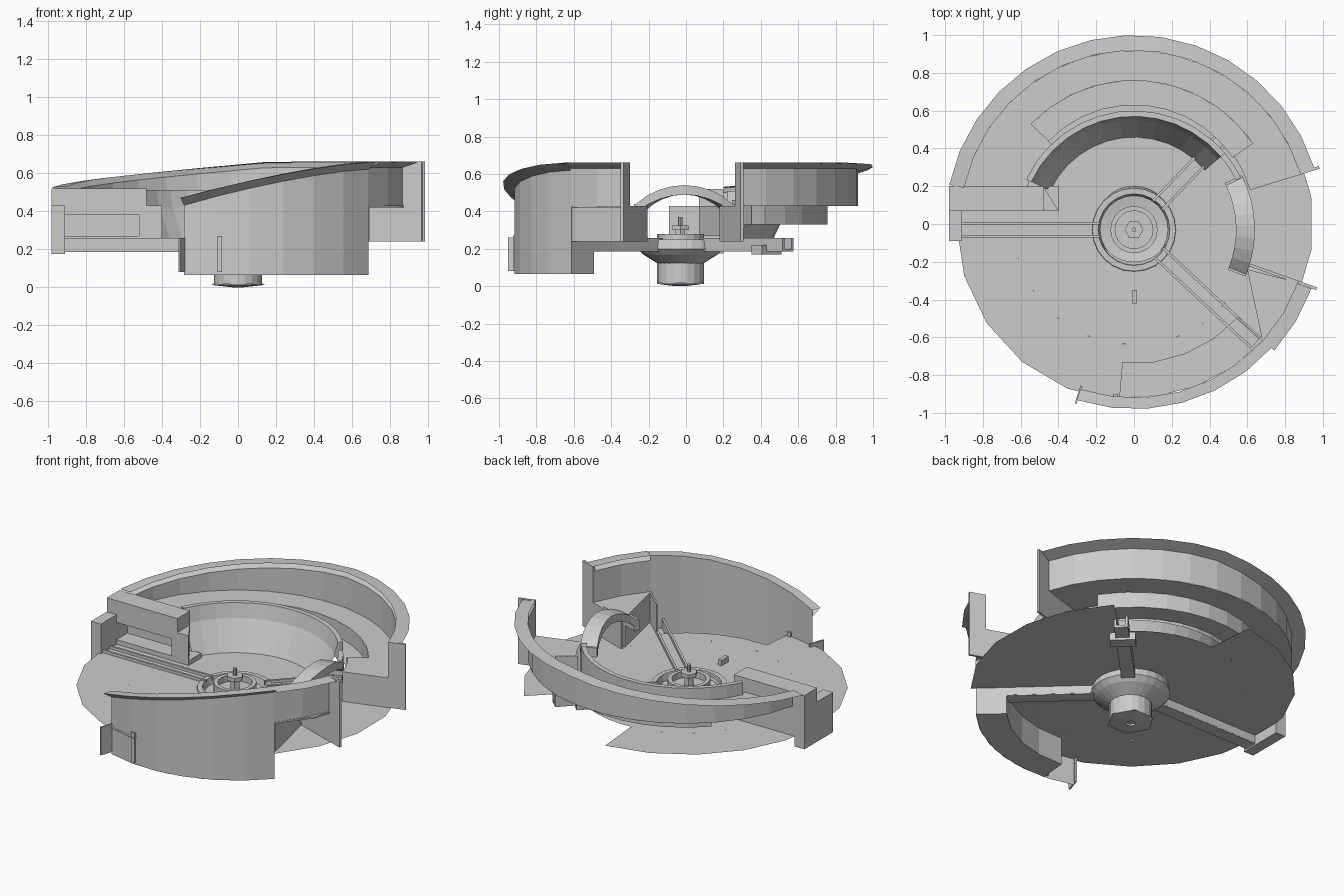
import bpy, bmesh
from math import radians, cos, sin, pi

if "Cube" in bpy.data.objects:
    bpy.data.objects.remove(bpy.data.objects["Cube"])

HUB_Y = -0.03
FLOOR = 0.24


def make(name, bm):
    bmesh.ops.remove_doubles(bm, verts=bm.verts, dist=1e-5)
    bmesh.ops.recalc_face_normals(bm, faces=bm.faces)
    me = bpy.data.meshes.new(name)
    bm.to_mesh(me)
    bm.free()
    ob = bpy.data.objects.new(name, me)
    bpy.context.collection.objects.link(ob)
    return ob


def sweep(name, profile, a0, a1, n, cy=0.0, closed=False):
    """Sweep an (r, z) profile around z; profile may be a function of the angle."""
    bm = bmesh.new()
    rows = []
    for i in range(n + 1):
        a = a0 + (a1 - a0) * i / n
        pts = profile(a) if callable(profile) else profile
        c, s = cos(radians(a)), sin(radians(a))
        rows.append([bm.verts.new((r * c, cy + r * s, z)) for r, z in pts])
    m = len(rows[0])
    for p, q in zip(rows, rows[1:]):
        for j in range(m if closed else m - 1):
            k = (j + 1) % m
            bm.faces.new((p[j], q[j], q[k], p[k]))
    if closed and abs(a1 - a0) < 359:
        bm.faces.new(rows[0])
        bm.faces.new(rows[-1])
    return make(name, bm)


def prism(name, pts, z0, z1):
    """Extrude a plan outline between two heights."""
    bm = bmesh.new()
    lo = [bm.verts.new((x, y, z0)) for x, y in pts]
    hi = [bm.verts.new((x, y, z1)) for x, y in pts]
    bm.faces.new(lo)
    bm.faces.new(hi)
    for i in range(len(pts)):
        k = (i + 1) % len(pts)
        bm.faces.new((lo[i], lo[k], hi[k], hi[i]))
    return make(name, bm)


def box(name, x0, x1, y0, y1, z0, z1):
    return prism(name, [(x0, y0), (x1, y0), (x1, y1), (x0, y1)], z0, z1)


def radial(name, a, r0, r1, w, z0, z1, cy=0.0):
    """Straight bar of width w pointing outward at angle a."""
    c, s = cos(radians(a)), sin(radians(a))
    pts = [(r * c - t * s, cy + r * s + t * c)
           for r, t in ((r0, -w / 2), (r1, -w / 2), (r1, w / 2), (r0, w / 2))]
    return prism(name, pts, z0, z1)


# thin floor disc, with a notch at the back and a pocket at the front
sweep("floor_inner", [(0.2, FLOOR), (0.64, FLOOR)], 0, 360, 40)
sweep("floor_right", [(0.64, FLOOR), (0.95, FLOOR)], -42, 43, 5)
sweep("floor_left", [(0.64, FLOOR), (0.94, FLOOR)], 95, 265, 10)
sweep("floor_front", [(0.64, FLOOR), (0.74, FLOOR)], 265, 318, 4)

# sunken front pocket
sweep("front_pocket", [(0.74, FLOOR), (0.74, 0.065), (0.92, 0.065)], 265, 318, 4)
radial("pocket_side_right", -42, 0.74, 0.92, 0.01, 0.065, 0.43)
radial("pocket_side_left", 265, 0.74, 0.92, 0.01, 0.065, FLOOR)


# outer walls with sloping tops and an outward lip
def front_top(a):
    return 0.66 - 0.19 * (max(0, -42 - a) / 66) ** 1.6


def back_top(a):
    return 0.66 - 0.13 * max(0, a - 80) / 88


def wall(top, base):
    def profile(a):
        z = top(a)
        return [(0.92, base), (0.92, z - 0.03), (1.0, z - 0.005), (0.92, z)]
    return profile


sweep("front_wall", lambda a: [(0.92, 0.065), (0.92, front_top(a))], -108, -42, 6)
sweep("front_wall_lip", lambda a: [(0.92, front_top(a)), (0.98, front_top(a)),
                                   (0.92, front_top(a) - 0.04)], -108, -42, 6)
sweep("front_wall_right", wall(front_top, 0.43), -42, -20, 2)
sweep("back_wall", wall(back_top, 0.43), 17, 168, 14)
radial("front_tab", -108, 0.9, 1.0, 0.01, 0.08, 0.26)
box("front_groove", -0.11, -0.085, -0.925, -0.9, 0.08, 0.27)

# ledges below the outer walls
prism("front_ledge", [(0.6, -0.24), (0.87, -0.31), (0.84, -0.42), (0.68, -0.62)],
      0.42, 0.43)
prism("front_ledge_wall", [(0.6, -0.24), (0.61, -0.24), (0.69, -0.61), (0.68, -0.61)],
      FLOOR, 0.43)
sweep("back_ledge", [(0.76, 0.43), (0.92, 0.43)], 17, 136, 12)
sweep("back_ledge_left", [(0.6, 0.43), (0.92, 0.43)], 136, 168, 3)

# trench inside the back ledge
sweep("trench", [(0.76, 0.43), (0.76, 0.33), (0.63, 0.33)], 34, 136, 10)
for a in (34, 136):
    radial("trench_end", a, 0.63, 0.76, 0.005, 0.33, 0.43)
sweep("ledge_gate_side", [(0.64, 0.43), (0.78, 0.43)], 17, 34, 2)

# curved inner ring, slanting down to the floor
sweep("inner_ring", [(0.63, 0.33), (0.63, 0.51), (0.6, 0.51), (0.58, 0.42),
                     (0.49, FLOOR)], 40, 155, 12, HUB_Y)

# gate on the right: end panels and arched bridge
for a in (-19.5, 17):
    radial("gate_panel", a, 0.64, 0.92, 0.015, FLOOR, 0.43)
    radial("gate_post", a, 0.92, 1.025, 0.015, FLOOR, 0.66)


def arch(a):
    z = 0.42 + 0.12 * cos(radians(a - 2) * 90 / 25) ** 0.7 if abs(a - 2) < 25 else 0.42
    return [(0.54, z - 0.05), (0.64, z - 0.05), (0.64, z), (0.54, z)]


sweep("gate_arch", arch, -22, 26, 8, HUB_Y, True)
for a in (-21, 25):
    radial("arch_foot", a, 0.54, 0.64, 0.04, 0.38, 0.44, HUB_Y)
sweep("arch_to_ring", [(0.63, 0.33), (0.63, 0.46), (0.6, 0.46)], 26, 40, 2, HUB_Y)

# box on the left with a framed slot facing front
box("left_box_top", -0.92, -0.48, 0.07, 0.2, 0.43, 0.52)
box("left_box_base", -0.92, -0.4, 0.07, 0.2, FLOOR, 0.27)
box("left_box_back", -0.92, -0.5, 0.18, 0.2, 0.27, 0.43)
box("left_box_frame_upper", -0.92, -0.5, 0.07, 0.09, 0.38, 0.43)
prism("left_box_inner_side", [(-0.52, 0.07), (-0.4, 0.07), (-0.48, 0.2), (-0.52, 0.2)],
      0.27, 0.43)
box("left_end_block", -0.98, -0.91, -0.09, 0.2, 0.175, 0.43)
box("left_end_cap", -0.98, -0.91, 0.07, 0.2, 0.43, 0.52)

# three channel arms carrying the hub
for name, a, length in (("left", 180, 0.92), ("front_right", -43, 0.88), ("back_right", 46, 0.8)):
    radial("arm_base_" + name, a, 0.12, length, 0.08, 0.185, 0.2, HUB_Y)
    for t in (-0.034, 0.034):
        c, s = cos(radians(a)), sin(radians(a))
        ob = radial("arm_side_" + name, a, 0.18, length, 0.014, 0.19, 0.258, HUB_Y)
        ob.location = (-t * s, t * c, 0)
radial("arm_end_block", 46, 0.6, 0.68, 0.15, 0.17, 0.22, HUB_Y)

# hub: bowl, barrel, foot flange and central pin
sweep("hub_bowl", [(0.12, 0.12), (0.2, 0.17), (0.23, 0.2), (0.22, 0.25), (0.19, 0.25),
                   (0.18, 0.21), (0.12, 0.2)], 0, 360, 24, HUB_Y)
sweep("hub_barrel", [(0, 0.012), (0.125, 0.012), (0.125, 0.28), (0.1, 0.28), (0.1, 0.24),
                     (0, 0.24)], 0, 360, 20, HUB_Y)
sweep("hub_foot", [(0.03, 0), (0.14, 0.012), (0.13, 0.02), (0.03, 0.02)], 0, 360, 6, HUB_Y, True)
sweep("hub_nut", [(0, 0.24), (0.03, 0.24), (0.03, 0.3), (0.05, 0.3), (0.05, 0.325), (0, 0.325)],
      0, 360, 6, HUB_Y)
sweep("hub_pin", [(0, 0.32), (0.012, 0.32), (0.012, 0.37), (0, 0.37)], 0, 360, 8, HUB_Y)

# small peg on the floor
box("floor_peg", -0.007, 0.017, -0.42, -0.35, FLOOR, 0.275)
